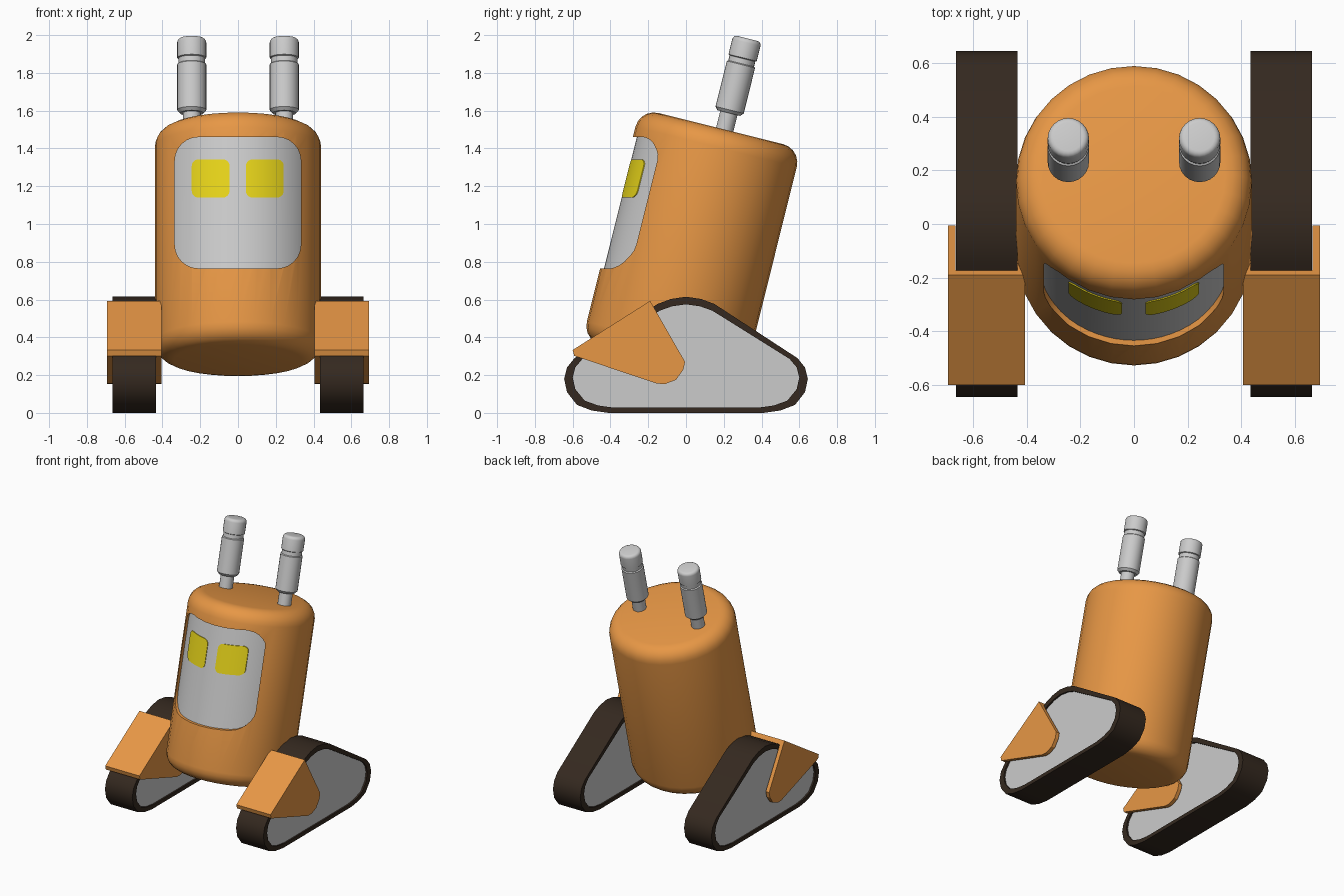
import bpy, bmesh
from math import sin, cos, pi, radians, sqrt
from mathutils import Matrix

if "Cube" in bpy.data.objects:
    bpy.data.objects.remove(bpy.data.objects["Cube"])

TILT = radians(14)
AXIS_Y = -0.186            # body axis offset in the tilted frame


def material(name, rgb):
    m = bpy.data.materials.new(name)
    m.diffuse_color = (*rgb, 1)
    m.use_nodes = True
    m.node_tree.nodes["Principled BSDF"].inputs["Base Color"].default_value = m.diffuse_color
    return m


ORANGE = material("orange", (0.8, 0.31, 0.06))
YELLOW = material("yellow", (0.8, 0.66, 0.01))
RUBBER = material("rubber", (0.035, 0.022, 0.014))


def finish(bm, name, mats=(), mirror=False):
    bmesh.ops.recalc_face_normals(bm, faces=bm.faces)
    me = bpy.data.meshes.new(name)
    bm.to_mesh(me)
    bm.free()
    for m in mats:
        me.materials.append(m)
    ob = bpy.data.objects.new(name, me)
    bpy.context.collection.objects.link(ob)
    if mirror:
        ob.modifiers.new("mirror", 'MIRROR').use_mirror_merge = False
    return ob


def activate(ob):
    bpy.ops.object.select_all(action='DESELECT')
    ob.select_set(True)
    bpy.context.view_layer.objects.active = ob


def smooth(ob, angle=35):
    activate(ob)
    bpy.ops.object.shade_smooth_by_angle(angle=radians(angle))


def skin(bm, loops, closed=False):
    """Join equal vertex loops with quads."""
    n = len(loops[0])
    pairs = list(zip(loops, loops[1:])) + ([(loops[-1], loops[0])] if closed else [])
    return [[bm.faces.new((a[i], a[(i + 1) % n], b[(i + 1) % n], b[i])) for i in range(n)]
            for a, b in pairs]


def lathe(name, profile, segs, x, y, **kw):
    """Revolve (radius, height) points about the tilted axis."""
    bm = bmesh.new()
    loops = [[bm.verts.new((r * cos(2 * pi * i / segs), r * sin(2 * pi * i / segs), h))
              for i in range(segs)] for r, h in profile]
    skin(bm, loops)
    bm.faces.new(loops[0])
    bm.faces.new(loops[-1])
    bm.transform(Matrix.Rotation(-TILT, 4, 'X') @ Matrix.Translation((x, y, 0)))
    return finish(bm, name, **kw)


def fillet(r, h, size, a0, a1, n=5):
    """Quarter-round profile points centred on (r, h)."""
    return [(r + size * cos(radians(a0 + (a1 - a0) * i / n)),
             h + size * sin(radians(a0 + (a1 - a0) * i / n))) for i in range(n + 1)]


def prism(bm, pts, x0, x1):
    """Extrude a side (y, z) outline along x."""
    loops = [[bm.verts.new((x, y, z)) for y, z in pts] for x in (x0, x1)]
    skin(bm, loops)
    for lp in loops:
        bm.faces.new(lp)


def on_body(x, z, r):
    """y of the front of a tilted cylinder of radius r."""
    return (AXIS_Y - sqrt(r * r - x * x) + z * sin(TILT)) / cos(TILT)


def curved_block(name, x0, x1, z0, z1, corner, back, front=None, **kw):
    """Rounded rectangle seen from the front, wrapped on the body curve."""
    k = 6
    ins = [(corner * (1 - cos(pi / 2 * i / k)), corner * (1 - sin(pi / 2 * i / k)))
           for i in range(k + 1)]
    mid = [(x0 + corner + (x1 - x0 - 2 * corner) * i / 12, 0) for i in range(1, 12)]
    cols = [(x0 + a, b) for a, b in ins] + mid + [(x1 - a, b) for a, b in reversed(ins)]
    bm = bmesh.new()
    loops = []
    for x, d in cols:
        lo, hi = z0 + d, z1 - d
        f = [on_body(x, z, front) if front else -0.9 for z in (lo, hi)]
        loops.append([bm.verts.new(p) for p in (
            (x, f[0], lo), (x, f[1], hi),
            (x, on_body(x, hi, back), hi), (x, on_body(x, lo, back), lo))])
    for ring in skin(bm, loops):
        ring[2].material_index = 1 if not front else 0
    bm.faces.new(loops[0])
    bm.faces.new(loops[-1])
    return finish(bm, name, **kw)


# Body: leaning rounded drum with a shallow grey face recess
body = lathe("body", fillet(0.34, 0.342, 0.1, -90, 0) + fillet(0.34, 1.405, 0.1, 0, 90),
             32, 0, AXIS_Y, mats=(ORANGE, None))
cutter = curved_block("face_cutter", -0.335, 0.333, 0.765, 1.46, 0.125, 0.42,
                      mats=(ORANGE, None))
cutter.hide_render = True
boolean = body.modifiers.new("face", 'BOOLEAN')
boolean.object = cutter
boolean.solver = 'EXACT'
activate(body)
bpy.ops.object.modifier_apply(modifier="face")
bpy.data.objects.remove(cutter)
smooth(body)

# Eyes
for side, x0 in (("left", -0.245), ("right", 0.042)):
    smooth(curved_block(f"{side}_eye", x0, x0 + 0.2, 1.14, 1.342, 0.035, 0.41, 0.424,
                        mats=(YELLOW,)))

# Antennae: stalk, sleeve, neck and rounded cap
antenna = ([(0.047, 1.48), (0.047, 1.595), (0.062, 1.595), (0.077, 1.612), (0.077, 1.86),
            (0.07, 1.865), (0.07, 1.893), (0.077, 1.897)]
           + fillet(0.055, 1.98, 0.022, 0, 90, 4))
smooth(lathe("antennae", antenna, 24, 0.245, -0.164, mirror=True))

# Tracks: rubber belt around a grey core
half = [(0.08, 0.603), (0.15, 0.577), (0.59, 0.29), (0.63, 0.24), (0.645, 0.18),
        (0.63, 0.11), (0.577, 0.042), (0.5, 0.013), (0.41, 0)]
outer = [(0, 0.615)] + half + [(-y, z) for y, z in reversed(half)]
inner = [(y * 0.93, (z - 0.25) * 0.89 + 0.25) for y, z in outer]
bm = bmesh.new()
skin(bm, [[bm.verts.new((x, y, z)) for y, z in pts] for pts, x in
          ((outer, 0.435), (outer, 0.664), (inner, 0.664), (inner, 0.435))], closed=True)
smooth(finish(bm, "track_belts", (RUBBER,), True), 40)
bm = bmesh.new()
prism(bm, inner, 0.447, 0.652)
finish(bm, "track_cores", mirror=True)

# Fenders: two side plates and a sloping top plate over each track
plate = [(-0.6, 0.333), (-0.19, 0.593), (-0.005, 0.27), (-0.015, 0.228), (-0.053, 0.175),
         (-0.11, 0.153), (-0.153, 0.155), (-0.592, 0.302)]
top = [plate[0], plate[1], (-0.172, 0.56), plate[-1]]
bm = bmesh.new()
prism(bm, plate, 0.406, 0.434)
prism(bm, plate, 0.665, 0.693)
prism(bm, top, 0.434, 0.665)
finish(bm, "fenders", (ORANGE,), True)
